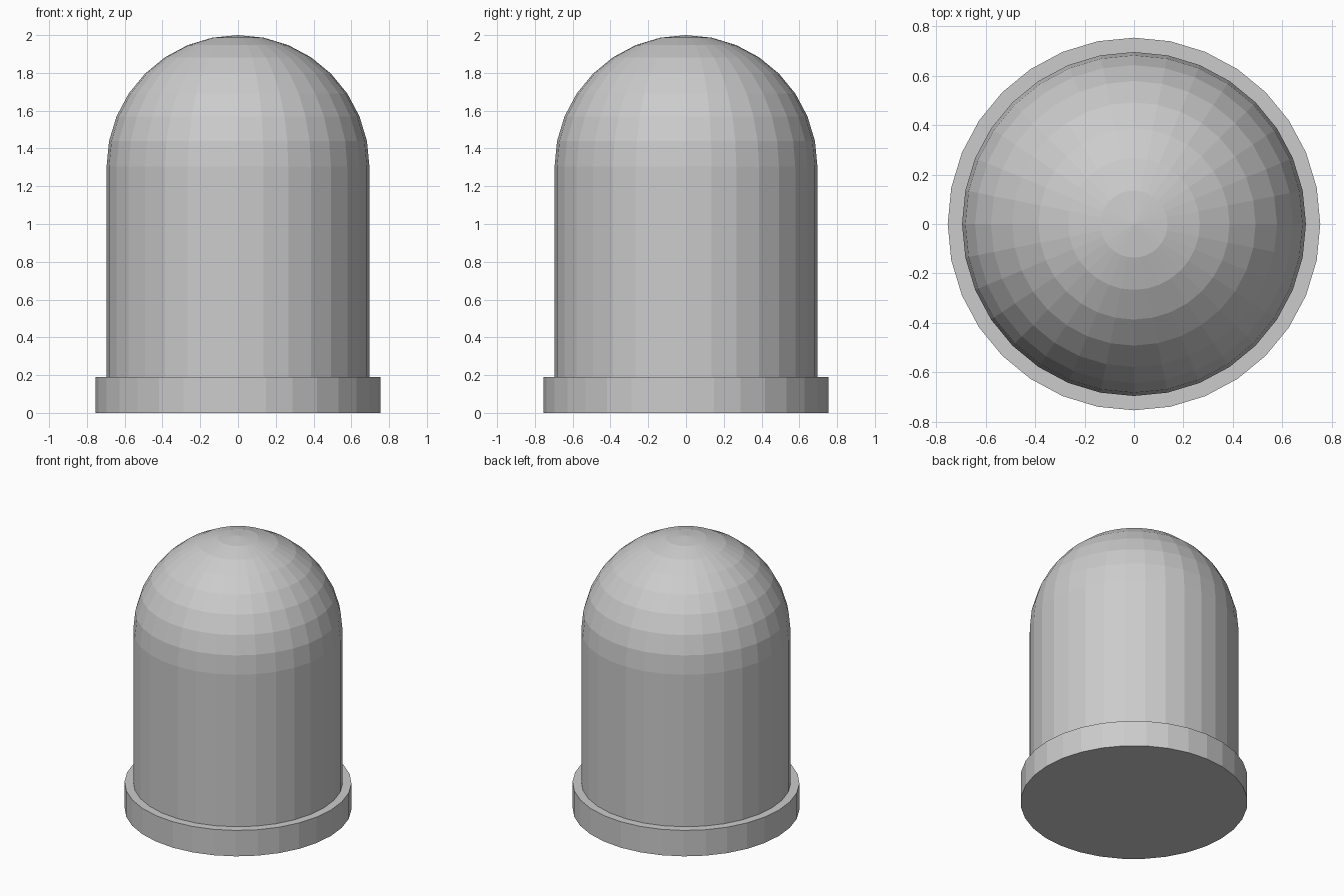
import bpy, bmesh, math

if "Cube" in bpy.data.objects:
    bpy.data.objects.remove(bpy.data.objects["Cube"])

SEGMENTS = 32
BASE_R, BASE_H = 0.754, 0.19
BODY_R = 0.696
DOME_Z = 2.0 - BODY_R


def lathe(name, profile):
    """Revolve (radius, z) points about z; radius 0 becomes a single pole."""
    bm = bmesh.new()
    rings = []
    for r, z in profile:
        if r < 1e-6:
            rings.append([bm.verts.new((0, 0, z))] * SEGMENTS)
        else:
            angles = [2 * math.pi * i / SEGMENTS for i in range(SEGMENTS)]
            rings.append([bm.verts.new((r * math.cos(a), r * math.sin(a), z)) for a in angles])
    for low, high in zip(rings, rings[1:]):
        for i in range(SEGMENTS):
            j = (i + 1) % SEGMENTS
            corners = [low[i], low[j], high[j], high[i]]
            bm.faces.new(list(dict.fromkeys(corners)))
    # flat underside
    if profile[0][0] > 1e-6:
        bm.faces.new(rings[0][::-1])
    bmesh.ops.recalc_face_normals(bm, faces=bm.faces)
    mesh = bpy.data.meshes.new(name)
    bm.to_mesh(mesh)
    bm.free()
    obj = bpy.data.objects.new(name, mesh)
    bpy.context.collection.objects.link(obj)
    return obj


# base flange, straight body and hemispherical dome as one closed shell
profile = [(BASE_R, 0), (BASE_R, BASE_H), (BODY_R, BASE_H)]
for k in range(9):
    a = math.pi / 2 * k / 8
    profile.append((BODY_R * math.cos(a), DOME_Z + BODY_R * math.sin(a)))
lathe("domed_body_with_flange", profile)
